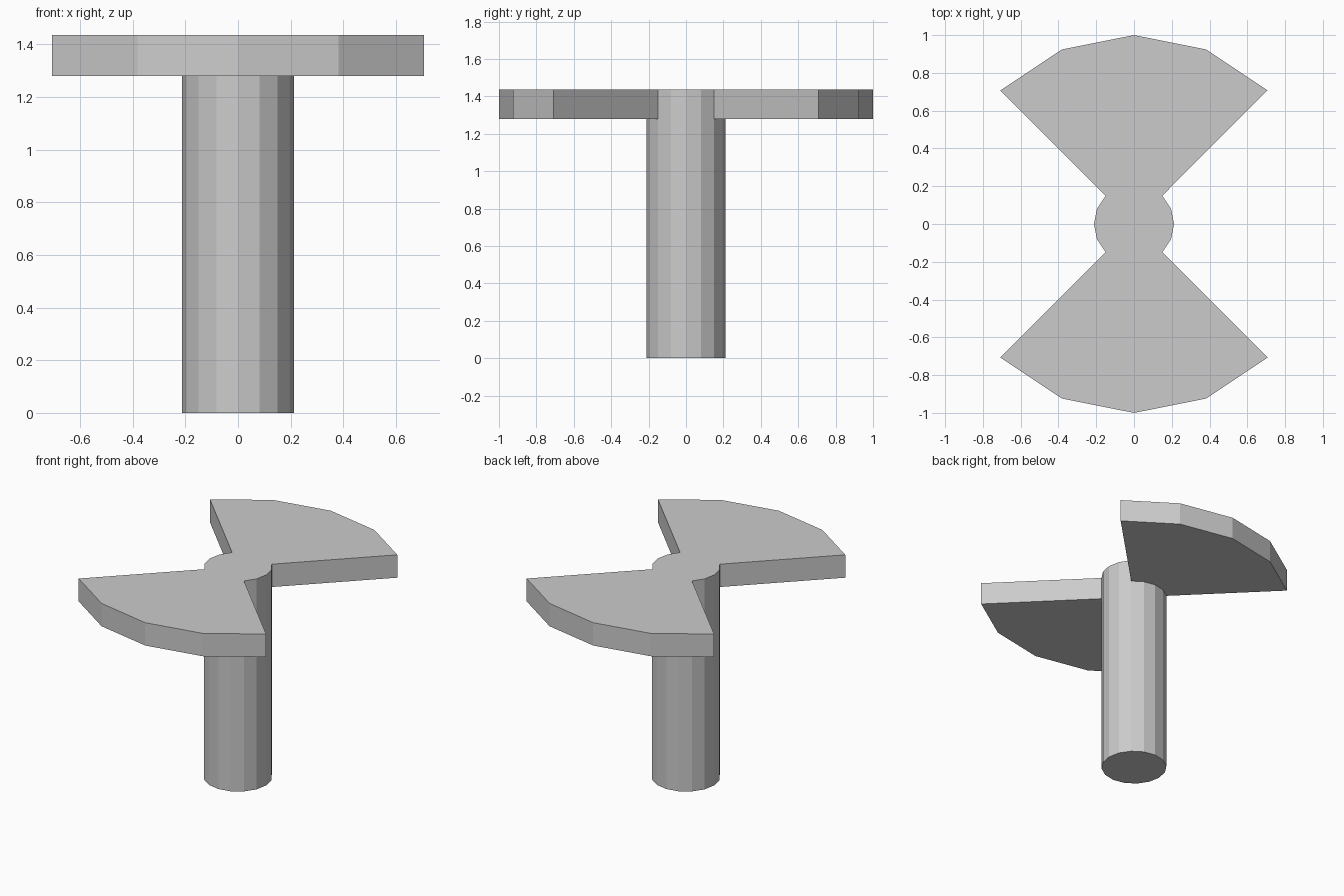
import bpy
import bmesh
from math import cos, sin, pi

cube = bpy.data.objects.get("Cube")
if cube:
    bpy.data.objects.remove(cube, do_unlink=True)

SIDES = 16
SHAFT_RADIUS = 0.212
BLADE_RADIUS = 1.0
BLADE_BOTTOM = 1.28
TOP = 1.436

grey = bpy.data.materials.new("light_grey")
grey.use_nodes = True
colour = (0.6, 0.6, 0.6, 1)
grey.diffuse_color = colour
grey.node_tree.nodes["Principled BSDF"].inputs["Base Color"].default_value = colour

bm = bmesh.new()


def ring(z):
    angles = [2 * pi * i / SIDES for i in range(SIDES)]
    return [bm.verts.new((SHAFT_RADIUS * cos(a), SHAFT_RADIUS * sin(a), z)) for a in angles]


def walls(low, high):
    faces = []
    for i in range(SIDES):
        j = (i + 1) % SIDES
        faces.append(bm.faces.new((low[i], low[j], high[j], high[i])))
    return faces


# Shaft: a faceted column with a short collar at blade height
base, collar, top = ring(0), ring(BLADE_BOTTOM), ring(TOP)
walls(base, collar)
collar_faces = walls(collar, top)
bm.faces.new(base[::-1])
bm.faces.new(top)
bm.normal_update()

# Blades: the front and back quarters of the collar, pulled outwards
quarters = [f for f in collar_faces if abs(f.normal.y) > abs(f.normal.x)]
extruded = bmesh.ops.extrude_face_region(bm, geom=quarters)["geom"]
scale = BLADE_RADIUS / SHAFT_RADIUS
for v in extruded:
    if isinstance(v, bmesh.types.BMVert):
        v.co.x *= scale
        v.co.y *= scale
# Remove any collar walls left inside the blades
inside = [f for f in quarters if f.is_valid]
if inside:
    bmesh.ops.delete(bm, geom=inside, context='FACES_ONLY')

# Merge the flat top and blade undersides into single faces
bmesh.ops.dissolve_limit(bm, angle_limit=0.01, verts=bm.verts[:], edges=bm.edges[:])
bmesh.ops.recalc_face_normals(bm, faces=bm.faces[:])

mesh = bpy.data.meshes.new("shaft_with_blades")
bm.to_mesh(mesh)
bm.free()
mesh.materials.append(grey)
bpy.context.collection.objects.link(bpy.data.objects.new("shaft_with_blades", mesh))
